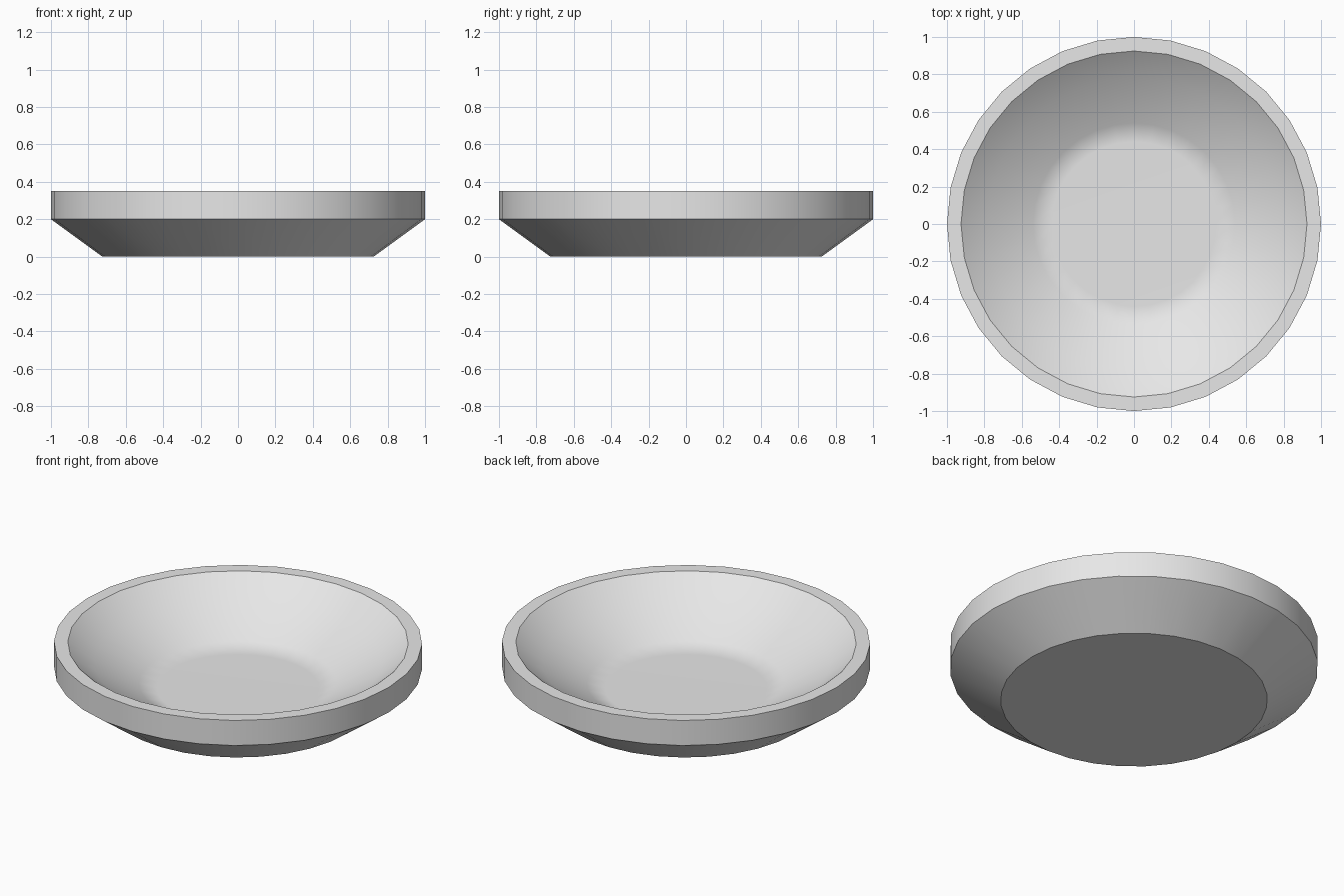
import bpy, bmesh, math

SIDES = 32

default_cube = bpy.data.objects.get("Cube")
if default_cube:
    bpy.data.objects.remove(default_cube, do_unlink=True)

# Plain grey material
grey = bpy.data.materials.new("plain grey")
grey.use_nodes = True
colour = (0.8, 0.8, 0.8, 1.0)
grey.diffuse_color = colour
grey.node_tree.nodes["Principled BSDF"].inputs["Base Color"].default_value = colour


def ring(bm, radius, z):
    """A horizontal ring of vertices."""
    return [bm.verts.new((radius * math.sin(math.tau * i / SIDES),
                          radius * math.cos(math.tau * i / SIDES), z))
            for i in range(SIDES)]


# Profile from the underside, over the rim, down to the dish floor
profile = [
    (0.725, 0.0), (1.0, 0.2), (1.0, 0.35),                   # outside
    (0.925, 0.35), (0.783, 0.238), (0.54, 0.107), (0.44, 0.075),  # hollow
]

bm = bmesh.new()
rings = [ring(bm, r, z) for r, z in profile]
for low, high in zip(rings, rings[1:]):
    for i in range(SIDES):
        j = (i + 1) % SIDES
        bm.faces.new((low[i], low[j], high[j], high[i]))
bm.faces.new(rings[0])       # underside
bm.faces.new(rings[-1])      # dish floor
bmesh.ops.recalc_face_normals(bm, faces=bm.faces[:])

mesh = bpy.data.meshes.new("bowl")
bm.to_mesh(mesh)
bm.free()
mesh.materials.append(grey)
bowl = bpy.data.objects.new("bowl", mesh)
bpy.context.collection.objects.link(bowl)

# Smooth walls with crisp rim and base edges, and an evenly shaded floor
bpy.ops.object.select_all(action='DESELECT')
bowl.select_set(True)
bpy.context.view_layer.objects.active = bowl
bpy.ops.object.shade_smooth_by_angle(angle=math.radians(30))
weighted = bowl.modifiers.new("even_floor", 'WEIGHTED_NORMAL')
weighted.keep_sharp = True
